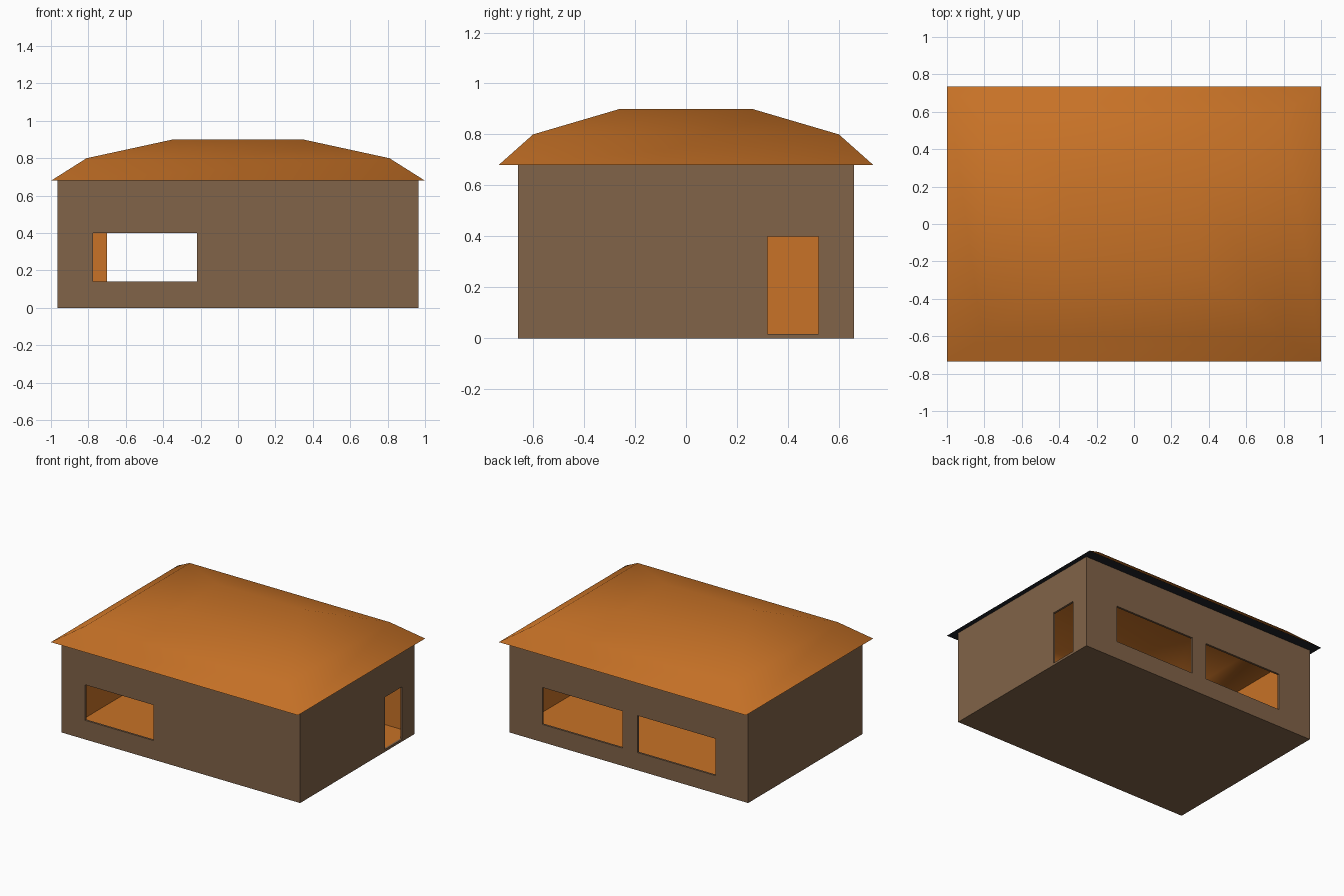
import bpy, bmesh, math

if "Cube" in bpy.data.objects:
    bpy.data.objects.remove(bpy.data.objects["Cube"])


def material(name, rgb):
    m = bpy.data.materials.new(name)
    m.diffuse_color = (*rgb, 1)
    m.use_nodes = True
    m.node_tree.nodes["Principled BSDF"].inputs["Base Color"].default_value = m.diffuse_color
    return m


WALL = material("brown_wall", (0.22, 0.125, 0.065))
ORANGE = material("orange", (0.58, 0.17, 0.02))
DARK = material("dark_soffit", (0.015, 0.017, 0.022))


def new_object(name, bm, mats):
    me = bpy.data.meshes.new(name)
    bm.to_mesh(me)
    bm.free()
    ob = bpy.data.objects.new(name, me)
    bpy.context.collection.objects.link(ob)
    for m in mats:
        me.materials.append(m)
    return ob


def box(name, lo, hi, mats, open_top=False):
    bm = bmesh.new()
    bmesh.ops.create_cube(bm, size=1)
    for v in bm.verts:
        v.co = [(a + b) / 2 + c * (b - a) for a, b, c in zip(lo, hi, v.co)]
    if open_top:
        bm.normal_update()
        top = [f for f in bm.faces if f.normal.z > 0.9]
        bmesh.ops.delete(bm, geom=top, context='FACES_ONLY')
    return new_object(name, bm, mats)


def apply_modifiers(ob):
    bpy.ops.object.select_all(action='DESELECT')
    bpy.context.view_layer.objects.active = ob
    ob.select_set(True)
    for m in list(ob.modifiers):
        bpy.ops.object.modifier_apply(modifier=m.name)


# Walls and floor: thin open-topped shell, orange on the inside
T = 0.015
walls = box("walls", (-0.965, -0.66, 0), (0.965, 0.66, 0.68), [WALL, ORANGE], True)
solid = walls.modifiers.new("thickness", 'SOLIDIFY')
solid.thickness = T
solid.offset = -1
solid.use_even_offset = True
solid.material_offset = 1

# Openings: front window, two back windows, side door
openings = [
    ("front_window", (-0.775, -0.70, 0.14), (-0.22, -0.62, 0.40)),
    ("back_window_a", (0.05, 0.62, 0.13), (0.70, 0.70, 0.40)),
    ("back_window_b", (-0.70, 0.62, 0.13), (-0.07, 0.70, 0.40)),
    ("side_door", (0.93, 0.32, 0.017), (1.00, 0.52, 0.40)),
]
cutters = []
for name, lo, hi in openings:
    c = box(name + "_cutter", lo, hi, [WALL])
    c.hide_render = True
    cut = walls.modifiers.new(name, 'BOOLEAN')
    cut.operation = 'DIFFERENCE'
    cut.solver = 'EXACT'
    cut.object = c
    cutters.append(c)
apply_modifiers(walls)
for c in cutters:
    bpy.data.objects.remove(c, do_unlink=True)

# Roof: two-pitch hipped shell, lofted from inner cap over the eave to outer cap
loops = [
    (0.345, 0.255, 0.885), (0.80, 0.585, 0.785), (0.95, 0.645, 0.68),
    (1.0, 0.735, 0.68), (0.81, 0.60, 0.80), (0.35, 0.26, 0.90),
]
bm = bmesh.new()
rings = [[bm.verts.new((sx * x, sy * y, z))
          for sx, sy in ((-1, -1), (1, -1), (1, 1), (-1, 1))] for x, y, z in loops]
for i, (a, b) in enumerate(zip(rings, rings[1:])):
    for k in range(4):
        n = (k + 1) % 4
        f = bm.faces.new((a[k], a[n], b[n], b[k]))
        f.material_index = 1 if i == 2 else 0
        f.smooth = i > 2
bm.faces.new(rings[0])
bm.faces.new(rings[-1]).smooth = True
bmesh.ops.recalc_face_normals(bm, faces=bm.faces)
roof = new_object("roof", bm, [ORANGE, DARK])
apply_modifiers(roof)
bpy.ops.object.shade_smooth_by_angle(angle=math.radians(60))
